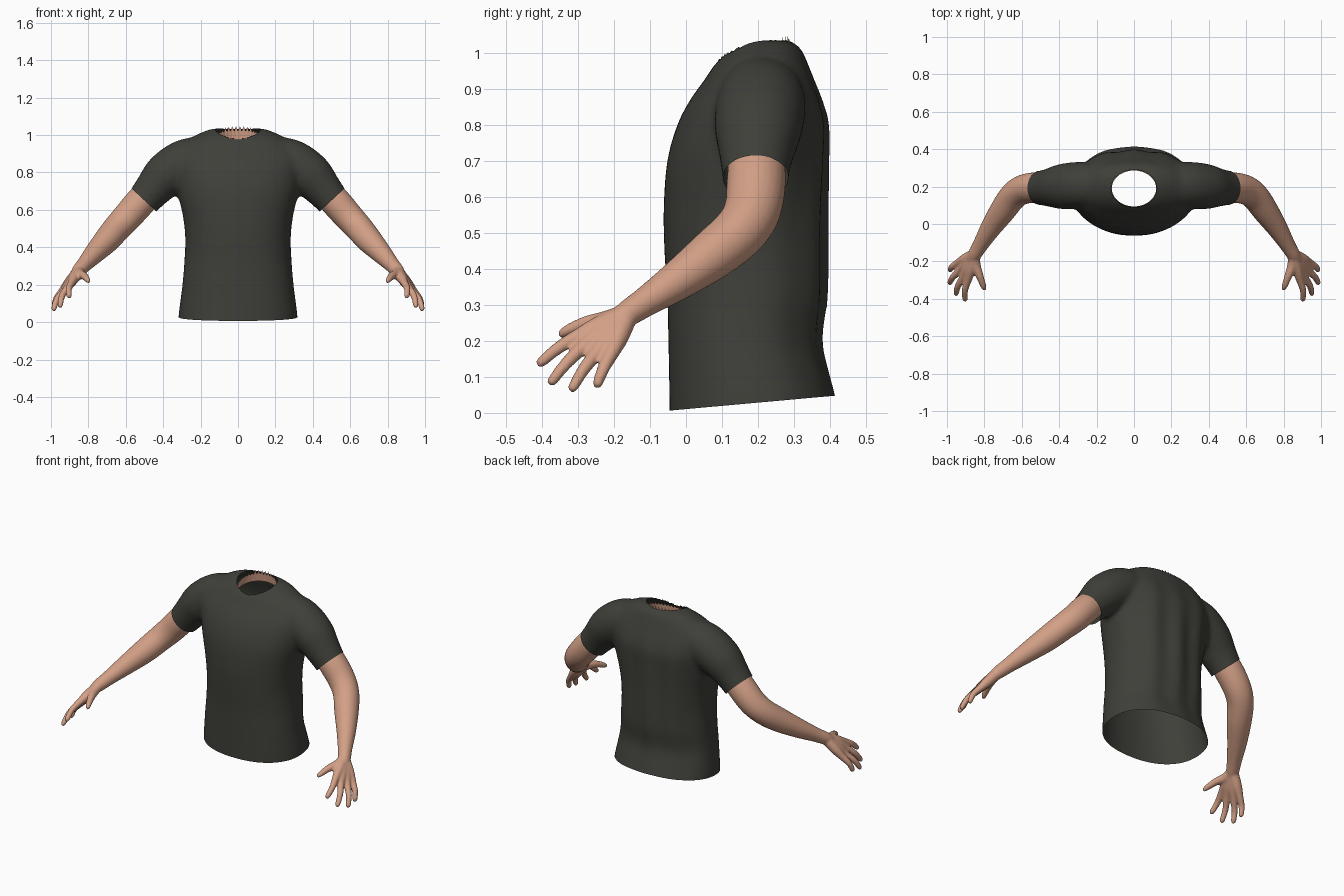
import bpy, bmesh, math
from mathutils import Vector

if "Cube" in bpy.data.objects:
    bpy.data.objects.remove(bpy.data.objects["Cube"])


def material(name, rgb):
    m = bpy.data.materials.new(name)
    m.diffuse_color = (*rgb, 1)
    m.use_nodes = True
    m.node_tree.nodes["Principled BSDF"].inputs["Base Color"].default_value = m.diffuse_color
    return m


SHIRT = material("charcoal cloth", (0.050, 0.050, 0.042))
SKIN = material("skin", (0.65, 0.35, 0.24))


def smooth_path(pts, steps=4):
    """Catmull-Rom interpolation of rows of numbers."""
    out = []
    for i in range(len(pts) - 1):
        a, b, c, d = (pts[max(0, min(len(pts) - 1, i + k))] for k in (-1, 0, 1, 2))
        for s in range(steps):
            t = s / steps
            out.append([0.5 * (2 * q + (r - p) * t + (2 * p - 5 * q + 4 * r - w) * t * t
                               + (3 * q - p - 3 * r + w) * t ** 3)
                        for p, q, r, w in zip(a, b, c, d)])
    return out + [list(pts[-1])]


def loft(bm, rings):
    """Closed skin through rings of equal point count."""
    rows = [[bm.verts.new(p) for p in ring] for ring in rings]
    n = len(rows[0])
    for a, b in zip(rows, rows[1:]):
        for i in range(n):
            j = (i + 1) % n
            bm.faces.new((a[i], a[j], b[j], b[i]))
    bm.faces.new(rows[0][::-1])
    bm.faces.new(rows[-1])


def tube(bm, pts, ref, n=16, steps=4):
    """Tube along rows of x, y, z, radius."""
    path = smooth_path(pts, steps)
    rings = []
    for i, p in enumerate(path):
        c = Vector(p[:3])
        d = (Vector(path[min(i + 1, len(path) - 1)][:3]) - Vector(path[max(i - 1, 0)][:3])).normalized()
        u = (Vector(ref) - d * d.dot(Vector(ref))).normalized()
        v = d.cross(u)
        rings.append([c + (u * math.cos(t) + v * math.sin(t)) * p[3]
                      for t in (2 * math.pi * k / n for k in range(n))])
    loft(bm, rings)


def make_object(name, bm, mat):
    bmesh.ops.recalc_face_normals(bm, faces=bm.faces)
    me = bpy.data.meshes.new(name)
    bm.to_mesh(me)
    bm.free()
    me.materials.append(mat)
    ob = bpy.data.objects.new(name, me)
    bpy.context.collection.objects.link(ob)
    return ob


def fuse(ob, voxel, iterations):
    """Merge overlapping volumes into one smooth surface."""
    r = ob.modifiers.new("fuse", 'REMESH')
    r.mode = 'VOXEL'
    r.voxel_size = voxel
    s = ob.modifiers.new("soften", 'SMOOTH')
    s.factor = 0.5
    s.iterations = iterations
    bpy.context.view_layer.update()
    me = bpy.data.meshes.new_from_object(ob.evaluated_get(bpy.context.evaluated_depsgraph_get()))
    ob.modifiers.clear()
    ob.data = me
    me.materials.clear()
    return me


# Torso volume: z, half width, front y, back y
TORSO = [(-0.06, 0.320, -0.045, 0.43), (0.03, 0.318, -0.046, 0.418), (0.10, 0.310, -0.047, 0.400),
         (0.20, 0.297, -0.049, 0.378), (0.32, 0.287, -0.052, 0.392), (0.45, 0.282, -0.060, 0.395),
         (0.57, 0.295, -0.062, 0.395), (0.70, 0.325, -0.052, 0.397), (0.80, 0.345, -0.024, 0.397),
         (0.87, 0.350, 0.012, 0.378), (0.92, 0.330, 0.048, 0.358), (0.97, 0.275, 0.082, 0.338),
         (1.01, 0.205, 0.125, 0.320), (1.035, 0.135, 0.175, 0.290)]
bm = bmesh.new()
rings = []
for z, w, yf, yb in smooth_path(TORSO):
    ring = []
    fold = 0.010 * math.sin(math.pi * max(0, min(1, z)))
    for k in range(64):
        a = 2 * math.pi * k / 64
        c, s = math.cos(a), math.sin(a)
        e = 2 / 2.25
        x = w * math.copysign(abs(c) ** e, c)
        y = (yf + yb) / 2 + (yb - yf) / 2 * math.copysign(abs(s) ** e, s)
        if s > 0:  # soft vertical folds down the back
            y += fold * s * (math.cos(x * 38) - 0.6)
        ring.append((x, y, z))
    rings.append(ring)
loft(bm, rings)

# Sleeve volumes
for s in (1, -1):
    tube(bm, [(s * x, y, z, r) for x, y, z, r in
              [(0.20, 0.21, 0.88, 0.115), (0.29, 0.208, 0.85, 0.125), (0.385, 0.20, 0.785, 0.121),
               (0.45, 0.195, 0.715, 0.103), (0.505, 0.193, 0.65, 0.092), (0.57, 0.19, 0.575, 0.090)]],
         (0, 1, 0), 32)
shirt = make_object("shirt", bm, SHIRT)
me = fuse(shirt, 0.014, 8)
me.materials.append(SHIRT)

# Open the hem, the cuffs and the neck
bm = bmesh.new()
bm.from_mesh(me)


def trim(co, no, keep=lambda p: True):
    faces = [f for f in bm.faces if keep(f.calc_center_median())]
    geom = set(faces)
    for f in faces:
        geom.update(f.edges)
        geom.update(f.verts)
    bmesh.ops.bisect_plane(bm, geom=list(geom), plane_co=co, plane_no=no, clear_outer=True)


trim((0, -0.05, 0.006), (0, 0.09, -1))
for s in (1, -1):
    trim((s * 0.505, 0.19, 0.655), (s * 0.68, 0, -0.73), lambda p: p.x * s > 0.39)

NX, NY, NC = 0.122, 0.100, 0.19


def neck_radius(p):
    return math.hypot(p.x / NX, (p.y - NC) / NY)


holes = [f for f in bm.faces if f.calc_center_median().z > 0.85 and neck_radius(f.calc_center_median()) < 1]
bmesh.ops.delete(bm, geom=holes, context='FACES')
for v in bm.verts:
    if v.is_boundary and v.co.z > 0.85:
        r = neck_radius(v.co)
        v.co.x /= r
        v.co.y = NC + (v.co.y - NC) / r
for f in bm.faces:
    f.material_index = 0
bm.to_mesh(me)
bm.free()
me.shade_smooth()

# Torn strip of skin inside the collar
bm = bmesh.new()
N = 72
low, high = [], []
for k in range(N):
    a = 2 * math.pi * k / N
    c, s = math.cos(a), math.sin(a)
    tooth = (0.026 if s > 0.8 else 0.010) if k % 2 else 0
    low.append(bm.verts.new((NX * 1.03 * c, NC + NY * 1.03 * s, 0.945 + 0.03 * s)))
    high.append(bm.verts.new((NX * 0.97 * c, NC + NY * 0.96 * s, 0.992 + 0.030 * s + tooth)))
for k in range(N):
    j = (k + 1) % N
    bm.faces.new((low[k], low[j], high[j], high[k]))
make_object("neck_strip", bm, SKIN)

# Arm, palm and fingers, fused and mirrored
REF = (1, 0, 1)
WRIST = (0.85, -0.16, 0.277)
bm = bmesh.new()
tube(bm, [(0.44, 0.195, 0.73, 0.076), (0.52, 0.195, 0.645, 0.082), (0.59, 0.185, 0.565, 0.079),
          (0.645, 0.15, 0.505, 0.075), (0.70, 0.075, 0.44, 0.070), (0.765, -0.02, 0.37, 0.056),
          (0.82, -0.11, 0.31, 0.042), (*WRIST, 0.037), (0.868, -0.19, 0.255, 0.030)], REF, 24)
FINGERS = [((0.888, -0.300, 0.213), (0.905, -0.413, 0.133)),
           ((0.912, -0.283, 0.185), (0.955, -0.380, 0.080)),
           ((0.932, -0.250, 0.165), (0.990, -0.320, 0.062)),
           ((0.940, -0.207, 0.165), (0.988, -0.250, 0.072))]
for i, (base, tip) in enumerate(FINGERS):
    b, t = Vector(base), Vector(tip)
    start = Vector(WRIST) + (b - Vector(WRIST)) * 0.12
    mid = b.lerp(t, 0.5) + Vector((0.008, 0, 0.006))
    tube(bm, [(*start, 0.030), (*start.lerp(b, 0.55), 0.029), (*b, 0.021), (*mid, 0.0175),
              (*b.lerp(t, 0.9), 0.0145), (*t, 0.008)], REF, 14)
# thumb
tube(bm, [(*WRIST, 0.030), (0.848, -0.215, 0.258, 0.028), (0.825, -0.278, 0.248, 0.021),
          (0.806, -0.330, 0.228, 0.016), (0.797, -0.352, 0.214, 0.009)], REF, 14)
arm = make_object("arms", bm, SKIN)
me = fuse(arm, 0.0065, 5)
me.materials.append(SKIN)
for p in me.polygons:
    p.material_index = 0
me.shade_smooth()
mirror = arm.modifiers.new("mirror", 'MIRROR')
mirror.use_mirror_merge = False
